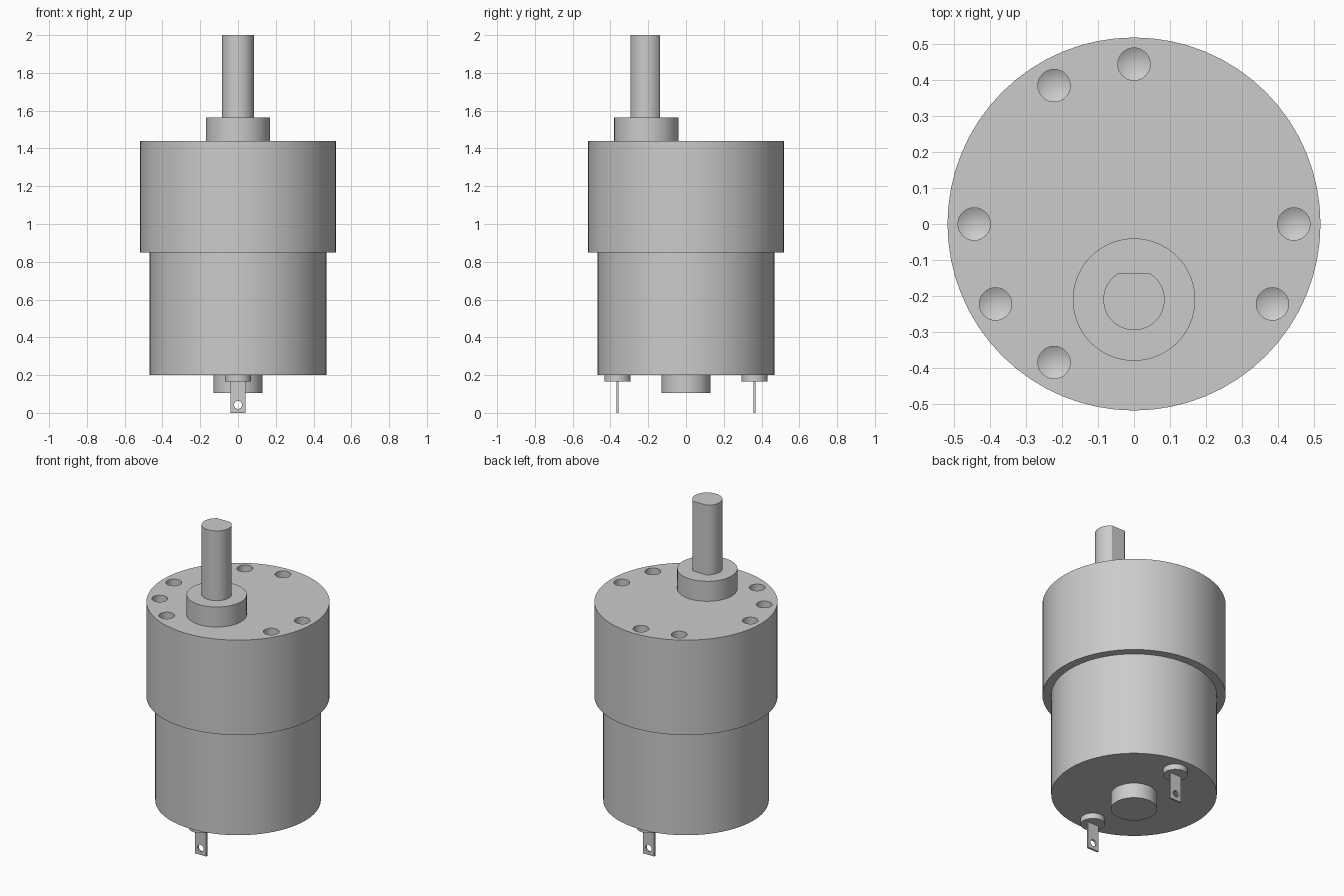
import bpy
import bmesh
from math import cos, sin, pi, radians
from mathutils import Matrix

default_cube = bpy.data.objects.get("Cube")
if default_cube:
    bpy.data.objects.remove(default_cube)

GREY = (0.6, 0.6, 0.6, 1)
metal = bpy.data.materials.new("grey metal")
metal.use_nodes = True
metal.diffuse_color = GREY
metal.node_tree.nodes["Principled BSDF"].inputs["Base Color"].default_value = GREY


def finish(bm, name):
    mesh = bpy.data.meshes.new(name)
    bm.to_mesh(mesh)
    bm.free()
    obj = bpy.data.objects.new(name, mesh)
    bpy.context.collection.objects.link(obj)
    mesh.materials.append(metal)
    return obj


def smooth(obj):
    bpy.ops.object.select_all(action='DESELECT')
    obj.select_set(True)
    bpy.context.view_layer.objects.active = obj
    bpy.ops.object.shade_smooth_by_angle(angle=radians(30))


def add_cone(bm, r_low, r_top, z_low, z_top, x=0, y=0, sides=64, axis=Matrix()):
    place = axis @ Matrix.Translation((x, y, (z_low + z_top) / 2))
    bmesh.ops.create_cone(bm, cap_ends=True, segments=sides, radius1=r_low,
                          radius2=r_top, depth=z_top - z_low, matrix=place)


def cylinder(name, radius, z_low, z_top, y=0, sides=64):
    bm = bmesh.new()
    add_cone(bm, radius, radius, z_low, z_top, y=y, sides=sides)
    return finish(bm, name)


def box(name, x, y, z):
    bm = bmesh.new()
    size = [hi - lo for lo, hi in (x, y, z)]
    centre = [(hi + lo) / 2 for lo, hi in (x, y, z)]
    bmesh.ops.create_cube(bm, size=1, matrix=Matrix.Translation(centre)
                          @ Matrix.Diagonal((*size, 1)))
    return finish(bm, name)


def cut(obj, cutter):
    mod = obj.modifiers.new("cut", 'BOOLEAN')
    mod.operation = 'DIFFERENCE'
    mod.solver = 'EXACT'
    mod.object = cutter
    bpy.context.view_layer.objects.active = obj
    bpy.ops.object.modifier_apply(modifier=mod.name)
    bpy.data.objects.remove(cutter)


# Motor can and its rear bearing boss
smooth(cylinder("motor_can", 0.468, 0.2, 0.848))
smooth(cylinder("rear_boss", 0.13, 0.105, 0.2))

# Gearbox with a partial ring of drilled, cone-bottomed mounting holes
TOP, HOLE_R, RING_R = 1.44, 0.045, 0.444
gearbox = cylinder("gearbox", 0.518, 0.848, TOP)
bm = bmesh.new()
profile = ((0, TOP - 0.2), (HOLE_R, TOP - 0.175), (HOLE_R, TOP + 0.05), (0, TOP + 0.05))
for angle in (0, 90, 120, 180, 210, 240, 330):
    a = radians(angle)
    x, y = RING_R * cos(a), RING_R * sin(a)
    verts = [bm.verts.new((x + r, y, z)) for r, z in profile]
    edges = [bm.edges.new(pair) for pair in zip(verts, verts[1:])]
    bmesh.ops.spin(bm, geom=verts + edges, cent=(x, y, 0), axis=(0, 0, 1),
                   angle=2 * pi, steps=32)
bmesh.ops.remove_doubles(bm, verts=bm.verts, dist=0.0005)
bmesh.ops.recalc_face_normals(bm, faces=bm.faces)
cut(gearbox, finish(bm, "hole_cutter"))
smooth(gearbox)

# Offset collar and D-shaped output shaft
SHAFT_Y = -0.21
smooth(cylinder("shaft_collar", 0.17, TOP, 1.565, SHAFT_Y))
shaft = cylinder("output_shaft", 0.085, 1.565, 2, SHAFT_Y)
cut(shaft, box("flat_cutter", (-0.2, 0.2), (-0.138, 0.1), (1.5, 2.1)))
smooth(shaft)

# Front and rear terminals: insulating disc and pierced tab
for side, y in (("front", -0.363), ("rear", 0.363)):
    smooth(cylinder(side + "_terminal_base", 0.069, 0.165, 0.2, y, 48))
    tab = box(side + "_terminal_tab", (-0.039, 0.039), (y - 0.006, y + 0.006), (0, 0.165))
    bm = bmesh.new()
    add_cone(bm, 0.021, 0.021, -1, 1, y=0.042, sides=24,
             axis=Matrix.Rotation(pi / 2, 4, 'X'))
    cut(tab, finish(bm, "tab_hole_cutter"))
    smooth(tab)
